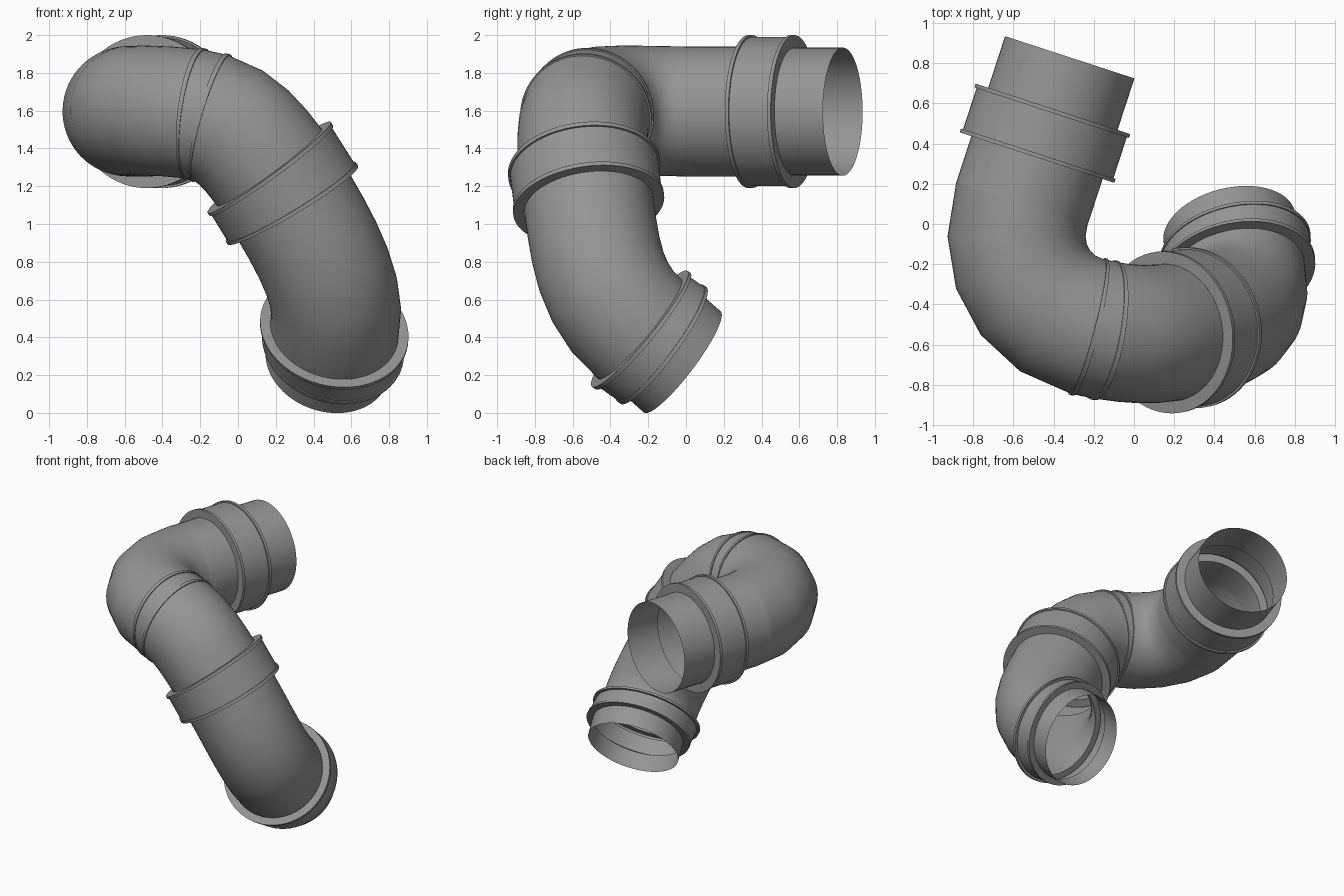
import bpy, bmesh, math
from mathutils import Vector as V

if "Cube" in bpy.data.objects:
    bpy.data.objects.remove(bpy.data.objects["Cube"])

SIDES = 64
PIPE = 0.344

# Dark grey plastic
grey = bpy.data.materials.new("dark_grey")
grey.diffuse_color = (0.3, 0.3, 0.3, 1)
grey.use_nodes = True
grey.node_tree.nodes["Principled BSDF"].inputs["Base Color"].default_value = grey.diffuse_color


def sweep(name, rings):
    """Skin a tube through (centre, normal, radius) rings, open at both ends."""
    bm = bmesh.new()
    u, prev = V((0.1, 0.2, 1)), None
    for c, n, r in rings:
        n = n.normalized()
        u = (u - n * u.dot(n)).normalized()
        w = n.cross(u)
        ring = []
        for i in range(SIDES):
            a = 2 * math.pi * i / SIDES
            ring.append(bm.verts.new(c + (u * math.cos(a) + w * math.sin(a)) * r))
        if prev:
            for i in range(SIDES):
                j = (i + 1) % SIDES
                bm.faces.new((prev[i], prev[j], ring[j], ring[i]))
        prev = ring
    me = bpy.data.meshes.new(name)
    bm.to_mesh(me)
    bm.free()
    me.materials.append(grey)
    ob = bpy.data.objects.new(name, me)
    bpy.context.collection.objects.link(ob)
    bpy.ops.object.select_all(action='DESELECT')
    bpy.context.view_layer.objects.active = ob
    ob.select_set(True)
    bpy.ops.object.shade_smooth_by_angle(angle=math.radians(35))


def elbow(name, a, b, segs, pull):
    """Bent pipe between two (centre, normal) stations."""
    p0, n0 = a[0], a[1].normalized()
    p3, n3 = b[0], b[1].normalized()
    h = (p3 - p0).length * pull
    p1, p2 = p0 + n0 * h, p3 - n3 * h
    rings = []
    for i in range(segs + 1):
        t = i / segs
        s = 1 - t
        c = p0 * s**3 + p1 * (3 * s * s * t) + p2 * (3 * s * t * t) + p3 * t**3
        d = (p1 - p0) * s * s + (p2 - p1) * (2 * s * t) + (p3 - p2) * t * t
        rings.append((c, d, PIPE))
    sweep(name, rings)


def collar(name, a, b, lip_a, body, lip_b, inner_a=PIPE, inner_b=PIPE, width=0.02):
    """Socket sleeve with a raised lip at both ends."""
    w = width / (b[0] - a[0]).length
    prof = [(0, inner_a), (0, lip_a), (w, lip_a), (w, body),
            (1 - w, body), (1 - w, lip_b), (1, lip_b), (1, inner_b)]
    sweep(name, [(a[0].lerp(b[0], t), a[1].lerp(b[1], t), r) for t, r in prof])


# Stations along the pipe run: (centre, direction)
d0 = V((-0.31, -0.95, 0)).normalized()
top = V((-0.32, 0.83, 1.595))
end_a = (top, d0)
c1a, c1b = (top + d0 * 0.27, d0), (top + d0 * 0.525, d0)
e1 = (top + d0 * 0.77, d0)
r1 = (V((-0.233, -0.51, 1.583)), V((0.96, -0.25, -0.11)))
r2 = (V((-0.14, -0.53, 1.56)), V((0.95, -0.155, -0.28)))
c2a = (V((0.165, -0.54, 1.30)), V((0.59, 0.10, -0.80)))
c2b = (V((0.29, -0.515, 1.10)), V((0.51, 0.12, -0.85)))
c3a = (V((0.51, -0.245, 0.445)), V((-0.16, 0.76, -0.63)))
c3b = (V((0.503, -0.12, 0.358)), V((-0.2, 0.79, -0.58)))
end_b = (V((0.475, -0.02, 0.27)), V((-0.2, 0.78, -0.59)))

# Upper open end, sleeve and straight run
sweep("upper_spigot", [(*end_a, 0.339), (*c1a, 0.339)])
collar("upper_sleeve", c1a, c1b, 0.405, 0.394, 0.405, inner_a=0.339)
sweep("upper_straight", [(*c1b, PIPE), (*e1, PIPE)])

# Bends and joints
elbow("upper_elbow", e1, r1, 5, 0.41)
collar("elbow_joint", r1, r2, 0.352, 0.345, 0.352, width=0.015)
elbow("middle_elbow", r2, c2a, 4, 0.35)
collar("middle_sleeve", c2a, c2b, 0.405, 0.394, 0.403)
elbow("lower_elbow", c2b, c3a, 6, 0.38)

# Lower sleeve and open end
collar("lower_sleeve", c3a, c3b, 0.398, 0.378, 0.384, inner_b=0.336)
sweep("lower_spigot", [(*c3b, 0.336), (*end_b, 0.336)])
